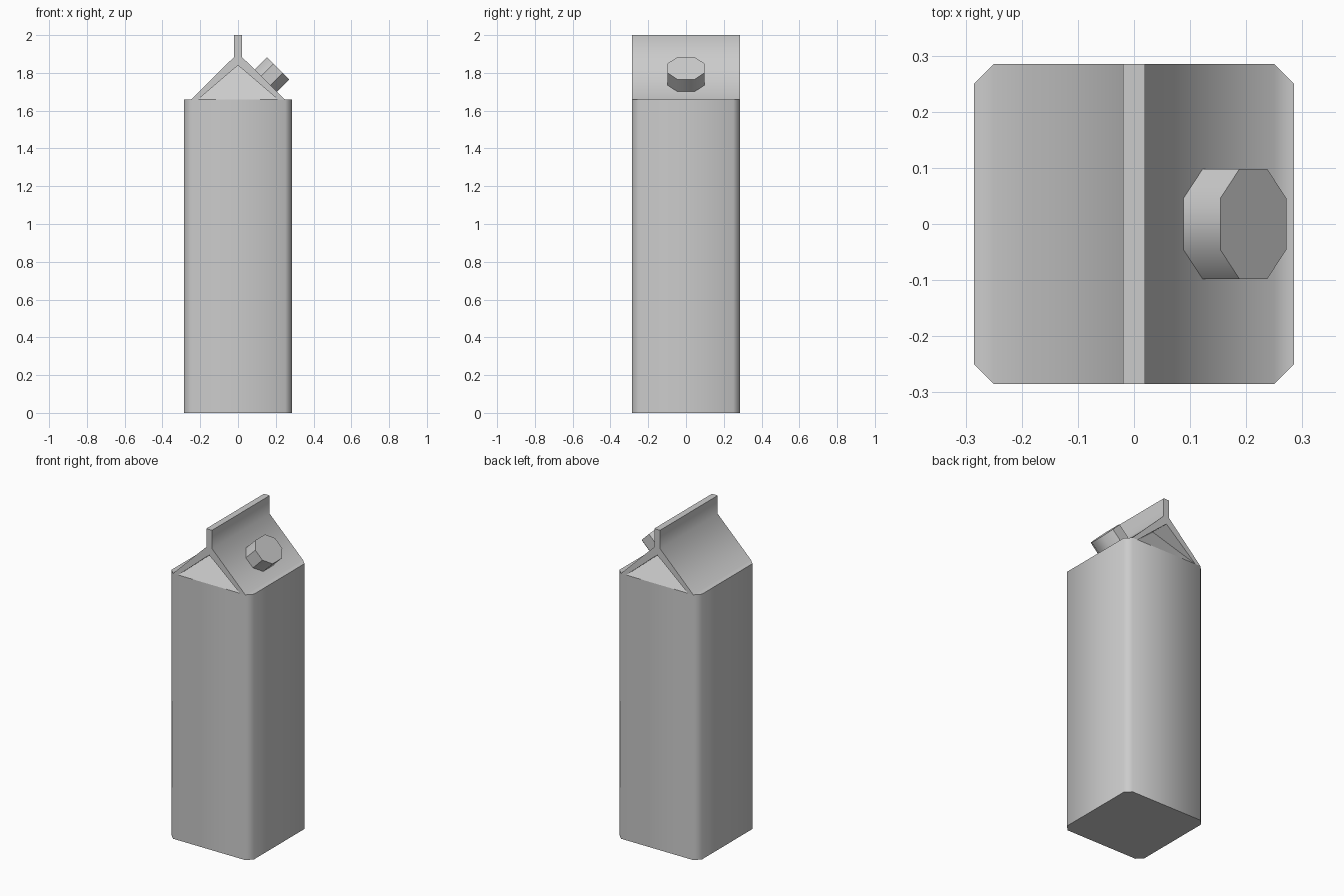
import bpy, bmesh, math
from mathutils import Matrix, Vector

if "Cube" in bpy.data.objects:
    bpy.data.objects.remove(bpy.data.objects["Cube"])

H, C = 0.285, 0.25          # half width, start of corner chamfer
EAVE, RIDGE, TOP, FIN = 1.658, 1.885, 2.0, 0.02


def build(name, faces, matrix=None):
    """Make an object from faces given as lists of points, welding shared points."""
    bm = bmesh.new()
    for pts in faces:
        bm.faces.new([bm.verts.new(p) for p in pts])
    bmesh.ops.remove_doubles(bm, verts=bm.verts, dist=1e-5)
    bmesh.ops.recalc_face_normals(bm, faces=bm.faces)
    if matrix:
        bm.transform(matrix)
    me = bpy.data.meshes.new(name)
    bm.to_mesh(me)
    bm.free()
    ob = bpy.data.objects.new(name, me)
    bpy.context.collection.objects.link(ob)
    bpy.ops.object.select_all(action='DESELECT')
    bpy.context.view_layer.objects.active = ob
    ob.select_set(True)
    bpy.ops.object.shade_smooth_by_angle(angle=math.radians(46))
    return ob


def prism(ring, z0, z1):
    """Side walls between two copies of a ring."""
    n = len(ring)
    return [[(*ring[i], z0), (*ring[(i + 1) % n], z0),
             (*ring[(i + 1) % n], z1), (*ring[i], z1)] for i in range(n)]


# Carton walls: square section with chamfered corners
ring = [(H, -C), (H, C), (C, H), (-C, H), (-H, C), (-H, -C), (-C, -H), (C, -H)]
faces = prism(ring, 0, EAVE) + [[(x, y, 0) for x, y in ring]]

# Gable roof slopes and the sides of the top fin
for s in (-1, 1):
    faces.append([(s * H, -C, EAVE), (s * H, C, EAVE), (s * C, H, EAVE), (s * C, -H, EAVE)])
    faces.append([(s * C, -H, EAVE), (s * C, H, EAVE), (s * FIN, H, RIDGE), (s * FIN, -H, RIDGE)])
    faces.append([(s * FIN, -H, RIDGE), (s * FIN, H, RIDGE), (s * FIN, H, TOP), (s * FIN, -H, TOP)])
faces.append([(-FIN, -H, TOP), (FIN, -H, TOP), (FIN, H, TOP), (-FIN, H, TOP)])

# Folded-in gable ends with a thin rim under each slope
B, APEX, DEPTH = 0.213, 1.84, 0.12
for t in (-1, 1):
    y = t * H
    a, inner = (0, y, APEX), (0, t * (H - DEPTH), APEX)
    faces.append([(-B, y, EAVE), (B, y, EAVE), inner])
    faces.append([(-FIN, y, RIDGE), (FIN, y, RIDGE), a])
    faces.append([(-FIN, y, RIDGE), (FIN, y, RIDGE), (FIN, y, TOP), (-FIN, y, TOP)])
    for s in (-1, 1):
        faces.append([(s * C, y, EAVE), (s * FIN, y, RIDGE), a, (s * B, y, EAVE)])
        faces.append([(s * B, y, EAVE), a, inner])
build("carton", faces)

# Octagonal screw cap standing square on the right slope
oct_ring = [(.083, -.046), (.083, .046), (.035, .098), (-.035, .098),
            (-.083, .046), (-.083, -.046), (-.035, -.098), (.035, -.098)]
cap = prism(oct_ring, -0.02, 0.1)
cap += [[(x, y, z) for x, y in oct_ring] for z in (-0.02, 0.1)]
build("screw_cap", cap,
      Matrix.Translation(Vector((0.142, 0, 1.754))) @ Matrix.Rotation(math.radians(45), 4, 'Y'))
